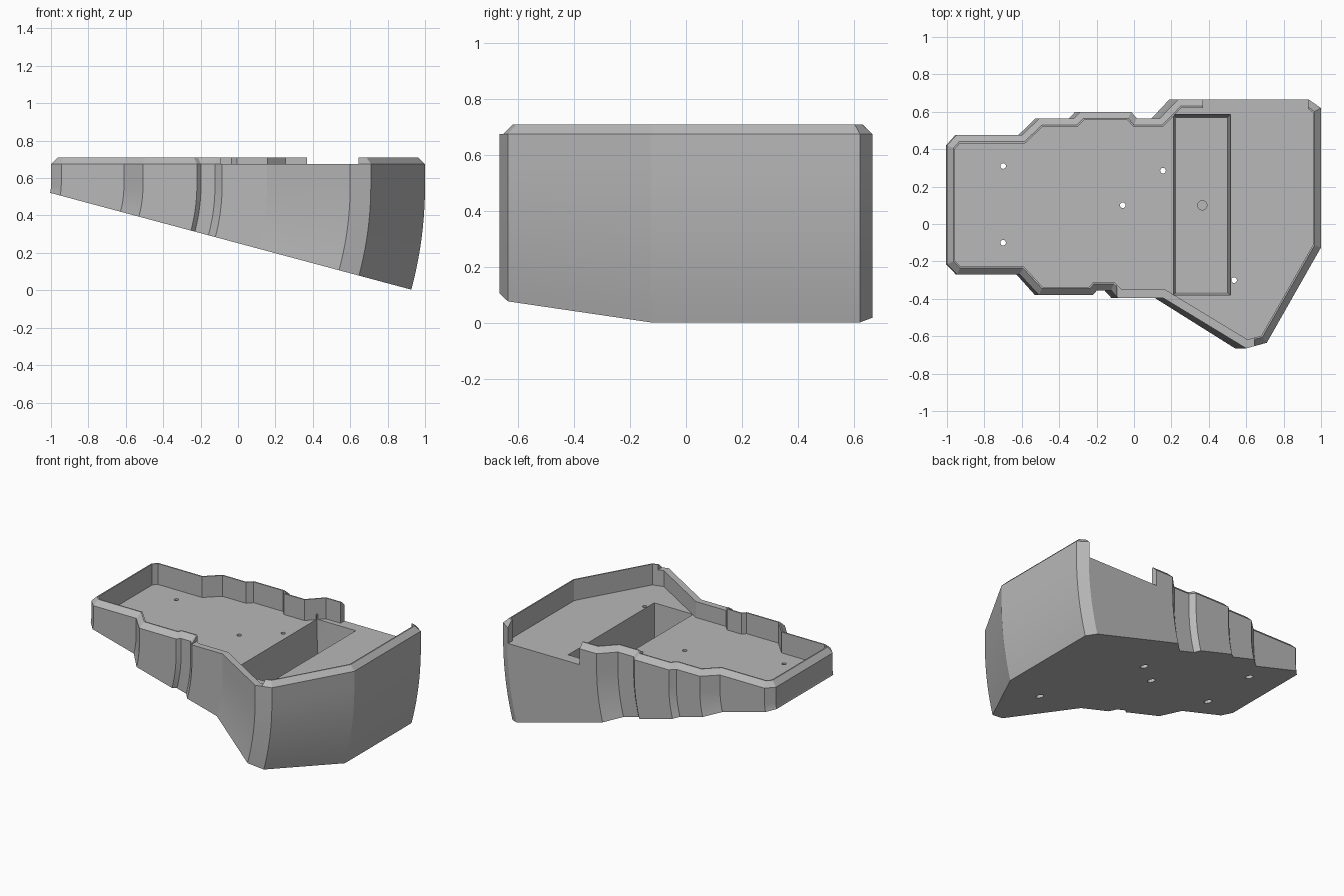
import bpy, bmesh, math
from mathutils import Vector

if "Cube" in bpy.data.objects:
    bpy.data.objects.remove(bpy.data.objects["Cube"])

FLOOR, SHOULDER, TOP = 0.562, 0.675, 0.71
PIVOT_X, PIVOT_Z, TILT = -1.15, 0.56, math.radians(15)

grey = bpy.data.materials.new("plain grey")
grey.use_nodes = True
colour = (0.48, 0.48, 0.48, 1)
grey.diffuse_color = colour
grey.node_tree.nodes["Principled BSDF"].inputs["Base Color"].default_value = colour

# Case outline, counterclockwise from the front of the narrow end
OUTLINE = [Vector(p) for p in (
    (-1, -.215), (-.945, -.27), (-.61, -.27), (-.508, -.38), (-.22, -.38),
    (-.198, -.355), (-.123, -.355), (-.085, -.395), (.155, -.395),
    (.6, -.665), (.71, -.635), (1, -.125), (1, .62), (.935, .665),
    (.235, .665), (.138, .565), (.015, .565), (-.015, .6), (-.285, .6),
    (-.32, .565), (-.505, .565), (-.6, .475), (-.95, .475), (-1, .42))]


def inset(points, d):
    """Move every edge of a counterclockwise polygon inwards by d."""
    result = []
    for i, p in enumerate(points):
        a = (p - points[i - 1]).normalized()
        b = (points[(i + 1) % len(points)] - p).normalized()
        na, nb = Vector((-a.y, a.x)), Vector((-b.y, b.x))
        result.append(p + (na + nb) * d / (1 + na.dot(nb)))
    return result


def flat(points, z):
    return [(p[0], p[1], z) for p in points]


def rect(x0, x1, y0, y1):
    return [(x0, y0), (x1, y0), (x1, y1), (x0, y1)]


def circle(x, y, r, n=20):
    return [(x + r * math.cos(math.tau * i / n),
             y + r * math.sin(math.tau * i / n)) for i in range(n)]


def loft(name, loops):
    """Closed solid through a stack of matching loops."""
    bm = bmesh.new()
    rings = [[bm.verts.new(v) for v in loop] for loop in loops]
    for low, high in zip(rings, rings[1:]):
        for i in range(len(low)):
            j = (i + 1) % len(low)
            bm.faces.new((low[i], low[j], high[j], high[i]))
    bm.faces.new(rings[0][::-1])
    bm.faces.new(rings[-1])
    bmesh.ops.recalc_face_normals(bm, faces=bm.faces)
    mesh = bpy.data.meshes.new(name)
    bm.to_mesh(mesh)
    bm.free()
    ob = bpy.data.objects.new(name, mesh)
    bpy.context.collection.objects.link(ob)
    mesh.materials.append(grey)
    return ob


def swung(points, angle):
    """Outline swung down about the hinge line beyond the narrow end."""
    return [(PIVOT_X + (p.x - PIVOT_X) * math.cos(angle), p.y,
             PIVOT_Z - (p.x - PIVOT_X) * math.sin(angle)) for p in points]


def prism(points, z0, z1):
    return [flat(points, z0), flat(points, z1)]


def cut(body, loops):
    tool = loft("cutter", loops)
    tool.hide_render = True
    mod = body.modifiers.new("cut", 'BOOLEAN')
    mod.operation, mod.solver, mod.object = 'DIFFERENCE', 'EXACT', tool
    bpy.ops.object.modifier_apply(modifier=mod.name)
    bpy.data.objects.remove(tool)


# Tented body: swept wedge, upright wall, chamfered rim
STEPS = 10
loops = [swung(OUTLINE, TILT * (STEPS - i) / STEPS) for i in range(STEPS + 1)]
loops += [flat(OUTLINE, SHOULDER), flat(inset(OUTLINE, .035), TOP)]
body = loft("tented_case", loops)
bpy.context.view_layer.objects.active = body
body.select_set(True)

# Tray, open back gap and lowered front wall
cut(body, prism(inset(OUTLINE, .044), FLOOR, 1))
cut(body, prism(rect(.37, .93, .5, .8), FLOOR, 1))
cut(body, prism(rect(-.09, .645, -.8, -.3), SHOULDER, 1))

# Tapered deep pocket with a blind hole in its bottom
cut(body, [flat(rect(.225, .5, -.365, .57), .24),
           flat(rect(.21, .515, -.38, .585), FLOOR),
           flat(rect(.21, .515, -.38, .585), .6)])
cut(body, prism(circle(.365, .1, .025), .2, .3))

# Screw holes, counterbored from below
for x, y in ((-.7, .31), (-.7, -.1), (.155, .285), (-.06, .1), (.535, -.3)):
    cut(body, prism(circle(x, y, .015), -.1, .7))
    under = PIVOT_Z - (x - PIVOT_X) * math.tan(TILT)
    cut(body, prism(circle(x, y, .026), -.1, min(under + .06, FLOOR - .04)))

bpy.ops.object.shade_smooth_by_angle(angle=math.radians(20))
